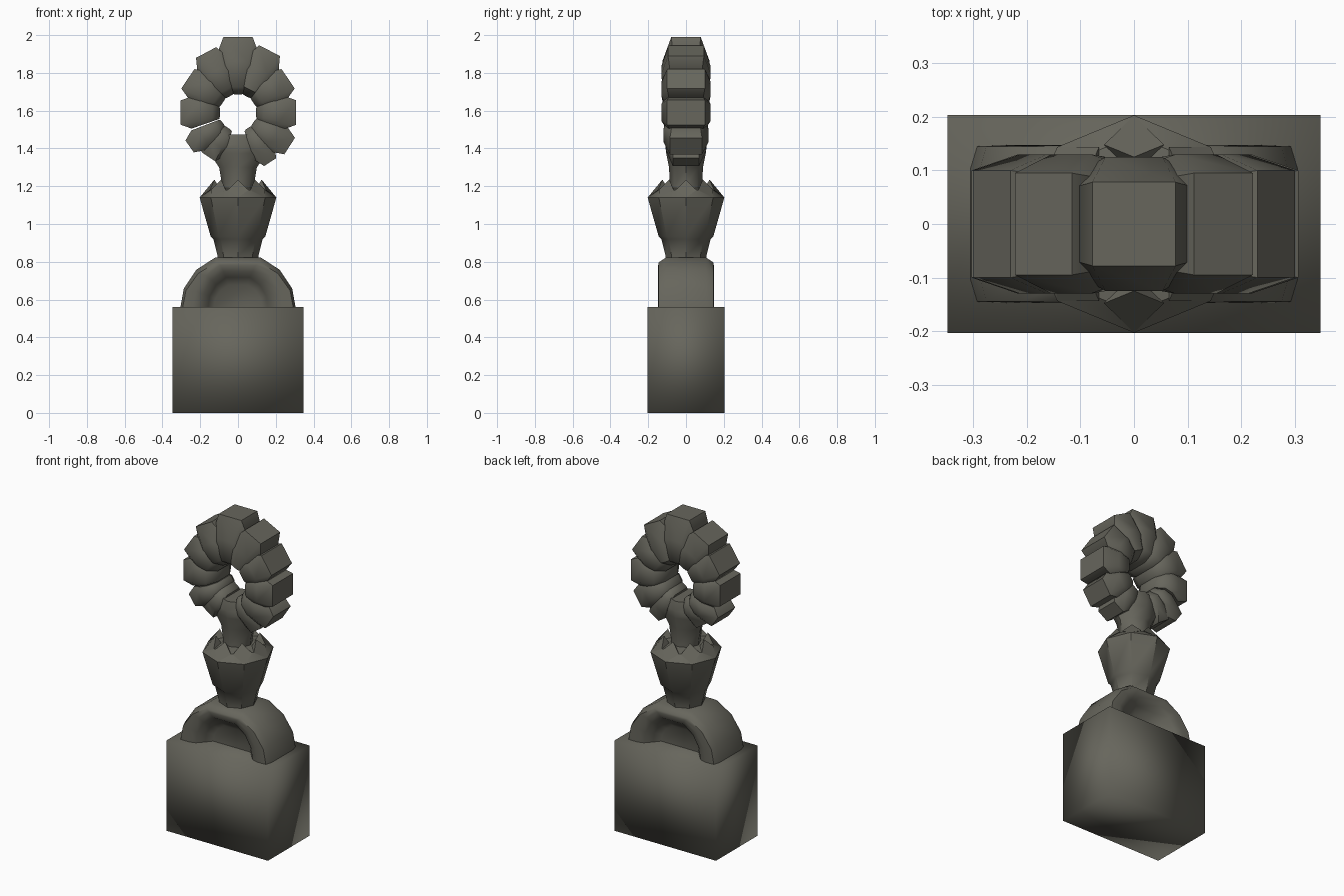
import bpy, bmesh, math
from mathutils import Vector

if "Cube" in bpy.data.objects:
    bpy.data.objects.remove(bpy.data.objects["Cube"])

stone = bpy.data.materials.new("dark_stone")
stone.diffuse_color = (0.135, 0.132, 0.108, 1)
stone.use_nodes = True
stone.node_tree.nodes["Principled BSDF"].inputs["Base Color"].default_value = stone.diffuse_color


def add_loft(bm, rings):
    """Skin a list of equal-length vertex rings and cap both ends."""
    loops = [[bm.verts.new(Vector(p)) for p in ring] for ring in rings]
    n = len(loops[0])
    for a, b in zip(loops, loops[1:]):
        for i in range(n):
            j = (i + 1) % n
            bm.faces.new((a[i], a[j], b[j], b[i]))
    bm.faces.new(loops[0][::-1])
    bm.faces.new(loops[-1])


def finish(name, bm, angle):
    bmesh.ops.recalc_face_normals(bm, faces=bm.faces)
    me = bpy.data.meshes.new(name)
    bm.to_mesh(me)
    bm.free()
    me.materials.append(stone)
    ob = bpy.data.objects.new(name, me)
    bpy.context.collection.objects.link(ob)
    bpy.ops.object.select_all(action='DESELECT')
    ob.select_set(True)
    bpy.context.view_layer.objects.active = ob
    bpy.ops.object.shade_smooth_by_angle(angle=math.radians(angle))
    return ob


def octagon(rx, ry, z):
    return [(rx * math.cos(k * math.pi / 4), ry * math.sin(k * math.pi / 4), z)
            for k in range(8)]


# plinth block, softly shaded across its corners
bm = bmesh.new()
add_loft(bm, [[(x * 0.348, y * 0.203, z) for x, y in
               ((-1, -1), (1, -1), (1, 1), (-1, 1))] for z in (0, 0.56)])
finish("plinth", bm, 95)

# arch with a sunken niche on the front and back
arch_profile = [(-.305, 0), (-.287, .1), (-.22, .2), (-.12, .265),
                (.12, .265), (.22, .2), (.287, .1), (.305, 0)]
half = [(.06, .42, .45), (.095, .52, .6), (.135, .64, .72),
        (.147, .78, .85), (.145, .96, .9), (.105, 1, 1)]
steps = [(-y, sx, sz) for y, sx, sz in half] + half[::-1]
bm = bmesh.new()
add_loft(bm, [[(x * sx, y, .558 + z * sz) for x, z in arch_profile]
              for y, sx, sz in steps])
finish("arch", bm, 50)

# eight-sided cup
bm = bmesh.new()
add_loft(bm, [octagon(r, r, z) for r, z in
              ((.105, .80), (.108, .83), (.13, .92), (.145, .935),
               (.203, 1.14), (.165, 1.18), (.085, 1.19))])
finish("cup", bm, 40)

# pointed leaves folding in over the rim of the cup
bm = bmesh.new()
for k in range(8):
    a = k * math.pi / 4

    def polar(r, da, z):
        return (r * math.cos(a + da), r * math.sin(a + da), z)
    tri = [(.203, 0, 1.14), (.158, .36, 1.18), (.125, 0, 1.235), (.158, -.36, 1.18)]
    outer = [bm.verts.new(polar(*p)) for p in tri]
    inner = bm.verts.new(polar(.09, 0, 1.18))
    bm.faces.new(outer)
    bm.faces.new((outer[1], inner, outer[2]))
    bm.faces.new((outer[3], outer[2], inner))
    bm.faces.new((outer[0], outer[3], inner, outer[1]))
finish("cup_leaves", bm, 30)

# stem that splits into the ring
bm = bmesh.new()
add_loft(bm, [octagon(rx, ry, z) for rx, ry, z in
              ((.085, .085, 1.16), (.085, .085, 1.21), (.10, .09, 1.30),
               (.15, .105, 1.375), (.155, .11, 1.42), (.10, .10, 1.475))])
finish("stem", bm, 45)

# ring of wedge-shaped lobes: (angle, outer radius, half-angle, outer y, mid y)
lobes = [(-57, .315, 7, .07, .105), (-33, .33, 9, .085, .12),
         (0, .314, 12, .10, .13), (34, .326, 11, .10, .13),
         (63, .373, 9.5, .095, .13), (90, .407, 11, .078, .125),
         (118, .365, 9.5, .095, .13), (146, .326, 11, .10, .13),
         (180, .31, 12, .10, .13), (215, .315, 7, .085, .12),
         (236, .285, 9, .07, .105)]
CENTRE_Z = 1.59


def lobe_ring(deg, ri, ro, yo, ym):
    mid = ri + .58 * (ro - ri)
    sect = [(ro, -yo), (ro, yo), (mid, ym), (ri + .04, ym * .95),
            (ri, .06), (ri, -.06), (ri + .04, -ym * .95), (mid, -ym)]
    c, s = math.cos(math.radians(deg)), math.sin(math.radians(deg))
    return [(r * c, y, CENTRE_Z + r * s) for r, y in sect]


bm = bmesh.new()
for deg, ro, h, yo, ym in lobes:
    add_loft(bm, [
        lobe_ring(deg - h - 7, .105, ro * .84, yo * .9, ym * .9),
        lobe_ring(deg - h, .098, ro, yo, ym),
        lobe_ring(deg + h, .098, ro, yo, ym),
        lobe_ring(deg + h + 7, .105, ro * .84, yo * .9, ym * .9)])
finish("lobed_ring", bm, 45)
